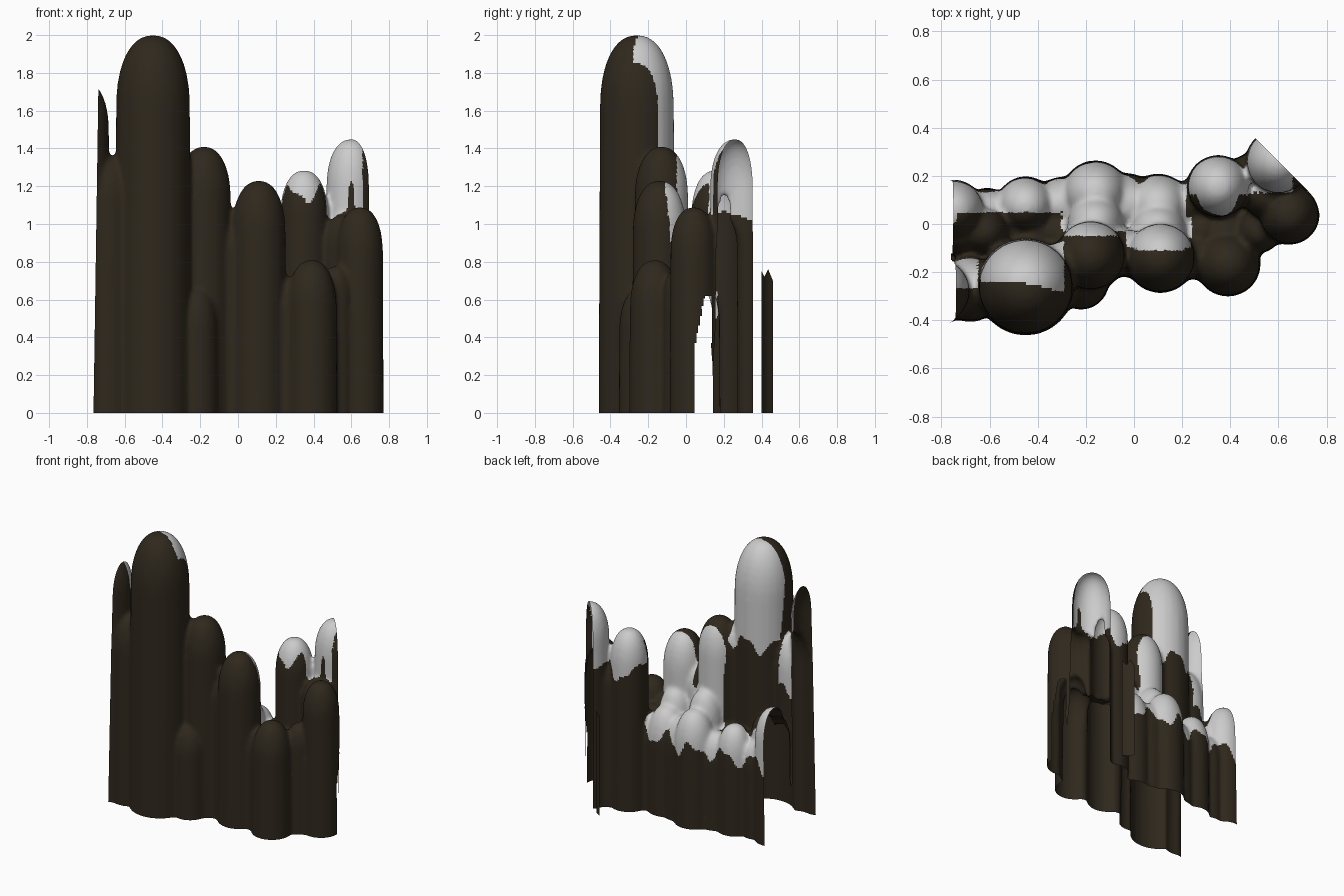
import bpy, bmesh, math
from mathutils import Vector

if "Cube" in bpy.data.objects:
    bpy.data.objects.remove(bpy.data.objects["Cube"])

SEG = 24

# x, y, radius, top height of every rounded pillar
PILLARS = [
    (-0.45, -0.26, 0.20, 2.00),   # tallest pillar
    (-0.82, -0.28, 0.14, 1.76),   # cut pillar at the left end
    (-0.68, -0.27, 0.135, 1.36),  # web to the tallest pillar
    (-0.18, -0.13, 0.145, 1.41),
    (-0.22, -0.24, 0.115, 0.66),  # low foot pillar
    (-0.29, -0.17, 0.10, 1.38),   # webs between front pillars
    (-0.03, -0.12, 0.10, 1.02),
    (0.26, -0.13, 0.10, 0.72),
    (0.11, -0.14, 0.145, 1.23),
    (0.39, -0.165, 0.135, 0.81),
    (0.35, 0.155, 0.13, 1.285),
    (0.645, 0.04, 0.125, 1.09),
    (0.52, -0.03, 0.09, 0.78),
    (0.60, 0.26, 0.135, 1.45),    # broken pillar at the right end
    (0.48, 0.20, 0.09, 1.02),
    (0.55, 0.12, 0.10, 1.05),
    (-0.16, 0.125, 0.138, 0.82),  # back row
    (0.10, 0.07, 0.138, 0.76),
    (-0.45, 0.075, 0.122, 0.77),
    (-0.75, 0.055, 0.128, 0.96),
    (-0.30, 0.08, 0.115, 0.68),
    (-0.61, 0.05, 0.10, 0.68),
    (-0.03, 0.08, 0.13, 0.72),
    (0.23, 0.08, 0.10, 0.68),
    (-0.16, 0.0, 0.12, 0.92),     # snow slopes behind the front row
    (0.10, -0.03, 0.12, 0.86),
]
# low infill along the middle
for i in range(13):
    fx = -0.72 + 0.1 * i
    PILLARS.append((fx, -0.03, 0.10, 0.85 if fx < -0.6 else 0.68))


def add_pillar(bm, x, y, r, top):
    """Closed lathed pillar with a long, full dome."""
    dome = min(1.9 * r, top * 0.6)
    prof = [(r * 1.02, -0.15), (r, (top - dome) * 0.5)]
    for i in range(10):
        a = i / 10 * math.pi / 2
        prof.append((r * 0.98 * math.cos(a) ** 0.88,
                     top - dome + dome * math.sin(a) ** 0.93))
    rings = [[bm.verts.new((x + q * math.cos(2 * math.pi * k / SEG),
                            y + q * math.sin(2 * math.pi * k / SEG), z))
              for k in range(SEG)] for q, z in prof]
    for lo, hi in zip(rings, rings[1:]):
        for k in range(SEG):
            n = (k + 1) % SEG
            bm.faces.new((lo[k], lo[n], hi[n], hi[k]))
    apex = bm.verts.new((x, y, top))
    for k in range(SEG):
        bm.faces.new((rings[-1][k], rings[-1][(k + 1) % SEG], apex))
    bm.faces.new(rings[0][::-1])


def is_snow(c):
    """Snow lies on the rear and upper sides of the pillars."""
    x, y, z = c
    wave = 0.05 * math.sin(28 * x + 1) + 0.02 * math.sin(61 * x)
    if x > 0.48:
        return z > 1.0 + wave and y > 0.13 and x < 0.66
    if x > 0.22 and y > 0.03:
        return z > (1.17 if y < 0.12 else 1.0) + wave
    if x > 0.24:
        return False
    if y > 0.05 or (y > -0.03 and x > -0.3):
        return z > 0.57 + wave
    if x < -0.65:
        return y > -0.27 and z > 1.0 + wave
    if x < -0.29:
        return z > 1.3 + wave and y > -0.27 + 0.03 * math.sin(9 * x) + 0.12 * max(0, 1.9 - z)
    edge = -0.05 if x < -0.03 else -0.11
    return z > 0.58 and y > edge + 0.1 * max(0, 1.2 - z)


def material(name, rgb):
    m = bpy.data.materials.new(name)
    m.diffuse_color = (*rgb, 1)
    m.use_nodes = True
    m.node_tree.nodes["Principled BSDF"].inputs["Base Color"].default_value = m.diffuse_color
    return m


rock = material("dark_rock", (0.028, 0.021, 0.012))
snow = material("snow", (0.8, 0.8, 0.8))

# fuse the pillars into one skin
bm = bmesh.new()
for p in PILLARS:
    add_pillar(bm, *p)
me = bpy.data.meshes.new("rock_pillars")
bm.to_mesh(me)
bm.free()
ob = bpy.data.objects.new("rock_pillars", me)
bpy.context.collection.objects.link(ob)
bpy.context.view_layer.objects.active = ob
ob.select_set(True)
fuse = ob.modifiers.new("fuse", 'REMESH')
fuse.mode = 'VOXEL'
fuse.voxel_size = 0.013
soft = ob.modifiers.new("soften", 'SMOOTH')
soft.factor = 0.5
soft.iterations = 10
for name in ("fuse", "soften"):
    bpy.ops.object.modifier_apply(modifier=name)
me = ob.data
me.materials.clear()
me.materials.append(rock)
me.materials.append(snow)

# open the base, the left end and the broken right corner
bm = bmesh.new()
bm.from_mesh(me)
for co, no in (((0, 0, 0), (0, 0, -1)),
               ((-0.765, 0, 0), (-1, 0, 0.015)),
               ((0.43, 0.43, 0), (1, 1, 0))):
    bmesh.ops.bisect_plane(bm, geom=bm.verts[:] + bm.edges[:] + bm.faces[:],
                           plane_co=co, plane_no=Vector(no).normalized(),
                           clear_outer=True)
gap = []
for f in bm.faces:
    x, y, z = f.calc_center_median()
    if x > 0.46 and 0.05 < y < 0.135 and z < 0.62 - 5 * max(0, 0.10 - y):
        gap.append(f)
bmesh.ops.delete(bm, geom=gap, context='FACES')
bm.normal_update()
for f in bm.faces:
    f.smooth = True
    f.material_index = int(is_snow(f.calc_center_median()))
bm.to_mesh(me)
bm.free()

# thin loose rock sliver behind the right end
path = [(0.38, 0.46), (0.395, 0.435), (0.415, 0.415), (0.445, 0.40)]
tops = [0.70, 0.76, 0.72, 0.75]
bm = bmesh.new()
low = [bm.verts.new((x, y, 0)) for x, y in path]
high = [bm.verts.new((x, y, t)) for (x, y), t in zip(path, tops)]
for i in range(len(path) - 1):
    bm.faces.new((low[i], low[i + 1], high[i + 1], high[i])).smooth = True
me = bpy.data.meshes.new("rock_sliver")
bm.to_mesh(me)
bm.free()
me.materials.append(rock)
bpy.context.collection.objects.link(bpy.data.objects.new("rock_sliver", me))
